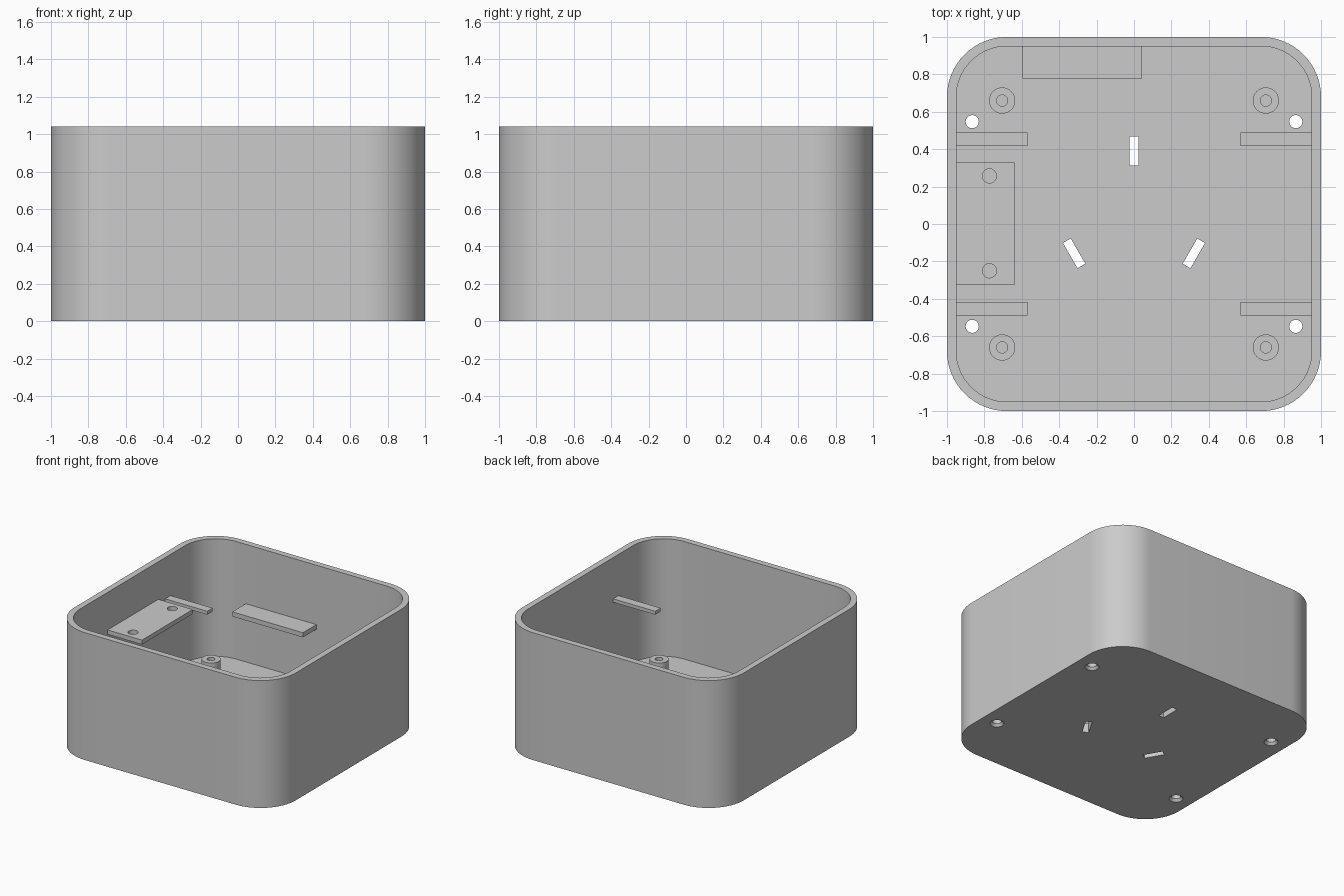
import bpy
import bmesh
from math import pi, sin, cos, radians
from mathutils import Matrix

cube = bpy.data.objects.get("Cube")
if cube:
    bpy.data.objects.remove(cube, do_unlink=True)

HEIGHT, FLOOR, WALL, CORNER = 1.04, 0.08, 0.05, 0.32

grey = bpy.data.materials.new("plain grey")
grey.use_nodes = True
grey.diffuse_color = (0.6, 0.6, 0.6, 1)
grey.node_tree.nodes["Principled BSDF"].inputs["Base Color"].default_value = (0.6, 0.6, 0.6, 1)


def finish(name, bm):
    mesh = bpy.data.meshes.new(name)
    bmesh.ops.recalc_face_normals(bm, faces=bm.faces)
    bm.to_mesh(mesh)
    bm.free()
    mesh.materials.append(grey)
    obj = bpy.data.objects.new(name, mesh)
    bpy.context.collection.objects.link(obj)
    return obj


def rounded_block(name, half, radius, z0, z1, steps=16):
    """Upright block with rounded vertical corners."""
    bm = bmesh.new()
    c = half - radius
    ring = []
    for q, (sx, sy) in enumerate(((1, 1), (-1, 1), (-1, -1), (1, -1))):
        for i in range(steps + 1):
            a = (q + i / steps) * pi / 2
            ring.append(bm.verts.new((sx * c + radius * cos(a), sy * c + radius * sin(a), z0)))
    face = bm.faces.new(ring)
    ext = bmesh.ops.extrude_face_region(bm, geom=[face])
    top = [v for v in ext["geom"] if isinstance(v, bmesh.types.BMVert)]
    bmesh.ops.translate(bm, verts=top, vec=(0, 0, z1 - z0))
    return finish(name, bm)


def box(name, x0, x1, y0, y1, z0, z1, turn=0):
    bm = bmesh.new()
    place = (Matrix.Translation(((x0 + x1) / 2, (y0 + y1) / 2, (z0 + z1) / 2))
             @ Matrix.Rotation(turn, 4, 'Z')
             @ Matrix.Diagonal((x1 - x0, y1 - y0, z1 - z0, 1)))
    bmesh.ops.create_cube(bm, size=1, matrix=place)
    return finish(name, bm)


def cylinder(name, x, y, z0, z1, r0, r1=None):
    bm = bmesh.new()
    bmesh.ops.create_cone(bm, cap_ends=True, segments=32, radius1=r0,
                          radius2=r0 if r1 is None else r1, depth=z1 - z0,
                          matrix=Matrix.Translation((x, y, (z0 + z1) / 2)))
    return finish(name, bm)


def select(obj):
    bpy.ops.object.select_all(action='DESELECT')
    obj.select_set(True)
    bpy.context.view_layer.objects.active = obj


def cut(obj, cutters):
    select(obj)
    for c in cutters:
        c.hide_render = True
        mod = obj.modifiers.new("cut", 'BOOLEAN')
        mod.operation = 'DIFFERENCE'
        mod.solver = 'EXACT'
        mod.object = c
        bpy.ops.object.modifier_apply(modifier=mod.name)
        bpy.data.objects.remove(c, do_unlink=True)


def smooth(obj):
    select(obj)
    bpy.ops.object.shade_smooth_by_angle(angle=radians(30))


CORNERS = [(sx, sy) for sx in (-1, 1) for sy in (-1, 1)]

# Open-topped housing with its cavity, screw holes and floor slots
housing = rounded_block("housing", 1, CORNER, 0, HEIGHT)
cutters = [rounded_block("cavity", 1 - WALL, CORNER - WALL, FLOOR, HEIGHT + 0.1)]
for sx, sy in CORNERS:
    x, y = sx * 0.865, sy * 0.547
    cutters.append(cylinder("screw_hole", x, y, -0.1, FLOOR + 0.1, 0.035))
    cutters.append(cylinder("countersink", x, y, -0.02, 0.02, 0.069, 0.035))
for x, y, turn in ((0, 0.39, 0), (-0.32, -0.157, 30), (0.32, -0.157, -30)):
    cutters.append(box("slot", x - 0.024, x + 0.024, y - 0.078, y + 0.078,
                       -0.1, FLOOR + 0.1, radians(turn)))
cut(housing, cutters)
smooth(housing)

# Hollow screw posts on the floor
for sx, sy in CORNERS:
    x, y = sx * 0.705, sy * 0.66
    post = cylinder("screw_post", x, y, FLOOR - 0.01, 0.185, 0.07)
    cut(post, [cylinder("bore", x, y, FLOOR, 0.3, 0.03)])
    smooth(post)

# Thin support ribs on the two side walls
for sx, sy in CORNERS:
    xs = sorted((sx * 0.57, sx * 0.96))
    ys = sorted((sy * 0.418, sy * 0.488))
    box("side_rib", *xs, *ys, 0.675, 0.703)

# Shelf with two holes on the right wall
shelf = box("drilled_shelf", -0.96, -0.64, -0.325, 0.33, 0.697, 0.733)
cut(shelf, [cylinder("shelf_hole", -0.773, y, 0.6, 0.8, 0.038) for y in (-0.25, 0.257)])
smooth(shelf)

# Plain shelf on the back wall
box("back_shelf", -0.595, 0.043, 0.777, 0.96, 0.517, 0.555)
